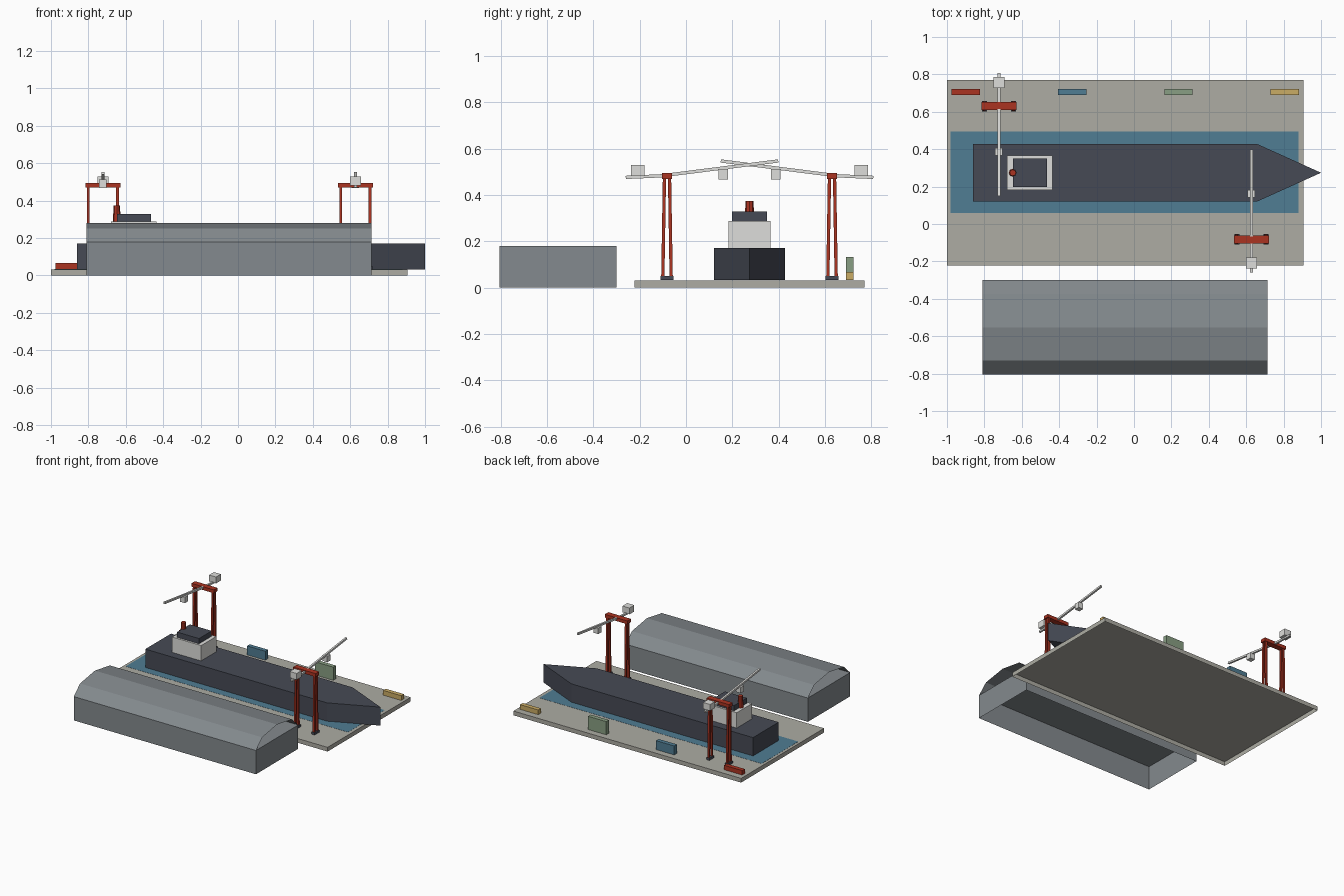
import bpy
import bmesh
from math import cos, sin, pi
from mathutils import Vector

old = bpy.data.objects.get("Cube")
if old:
    bpy.data.objects.remove(old, do_unlink=True)


def material(name, r, g, b):
    """Flat colour given as 0-255 screen values, stored as linear."""
    rgb = [(c / 255 / 12.92) if c < 11 else ((c / 255 + 0.055) / 1.055) ** 2.4 for c in (r, g, b)]
    mat = bpy.data.materials.new(name)
    mat.use_nodes = True
    mat.diffuse_color = (*rgb, 1)
    mat.node_tree.nodes["Principled BSDF"].inputs["Base Color"].default_value = (*rgb, 1)
    return mat


CONCRETE = material("concrete", 173, 172, 163)
WATER = material("dock_blue", 80, 125, 147)
HULL = material("dark_navy", 70, 74, 85)
LIGHT = material("light_grey", 222, 222, 219)
RED = material("crane_red", 171, 51, 33)
SHED = material("shed_grey", 132, 138, 142)
GREEN = material("container_green", 137, 159, 131)
YELLOW = material("container_yellow", 202, 172, 101)


def finish(name, bm, mat):
    mesh = bpy.data.meshes.new(name)
    bm.normal_update()
    bm.to_mesh(mesh)
    bm.free()
    mesh.materials.append(mat)
    obj = bpy.data.objects.new(name, mesh)
    bpy.context.collection.objects.link(obj)
    return obj


def box(name, mat, x, y, z, open_below=False):
    """Box from (min, max) pairs along each axis."""
    bm = bmesh.new()
    bmesh.ops.create_cube(bm, size=1)
    for v in bm.verts:
        v.co = [pair[0] if c < 0 else pair[1] for c, pair in zip(v.co, (x, y, z))]
    if open_below:
        bm.normal_update()
        bmesh.ops.delete(bm, geom=[f for f in bm.faces if f.normal.z < -0.5], context='FACES')
    return finish(name, bm, mat)


def beam(name, mat, start, end, width):
    """Square bar between two points."""
    start, end = Vector(start), Vector(end)
    bm = bmesh.new()
    bmesh.ops.create_cube(bm, size=1)
    for v in bm.verts:
        v.co = (v.co.x * width, v.co.y * width, v.co.z * (end - start).length)
    obj = finish(name, bm, mat)
    obj.location = (start + end) / 2
    obj.rotation_euler = (end - start).to_track_quat('Z', 'Y').to_euler()
    return obj


def prism(name, mat, outline, z0, z1):
    bm = bmesh.new()
    face = bm.faces.new([bm.verts.new((x, y, z0)) for x, y in outline])
    top = bmesh.ops.extrude_face_region(bm, geom=[face])
    for v in top["geom"]:
        if isinstance(v, bmesh.types.BMVert):
            v.co.z = z1
    bmesh.ops.recalc_face_normals(bm, faces=bm.faces)
    return finish(name, bm, mat)


# Quay (a shell, open below) and dock basin; everything else rests just above
QUAY_TOP = 0.032
GROUND = QUAY_TOP + 0.0005
box("quay", CONCRETE, (-1, 0.905), (-0.222, 0.77), (0, QUAY_TOP), open_below=True)
box("dock_basin", WATER, (-0.98, 0.88), (0.058, 0.495), (GROUND, GROUND + 0.001))

# Ship
prism("ship_hull", HULL, [(-0.86, 0.121), (0.66, 0.121), (1, 0.274), (0.66, 0.427), (-0.86, 0.427)],
      GROUND, 0.172)
box("ship_cabin", LIGHT, (-0.68, -0.437), (0.183, 0.365), (0.172, 0.288))
box("ship_bridge", HULL, (-0.648, -0.465), (0.198, 0.35), (0.288, 0.328))
bm = bmesh.new()
bmesh.ops.create_cone(bm, cap_ends=True, segments=8, radius1=0.021, radius2=0.017, depth=0.09)
funnel = finish("ship_funnel", bm, RED)
funnel.location = (-0.648, 0.274, 0.33)

# Shed: walls with an open underside, and an arched roof with open ends
x0, x1, y0, y1, eaves = -0.81, 0.714, -0.805, -0.30, 0.18
box("shed_walls", SHED, (x0, x1), (y0, y1), (0, eaves), open_below=True)
bm = bmesh.new()
arch = []
for i in range(5):
    a = pi * i / 4
    y = (y0 + y1) / 2 - (y1 - y0) / 2 * cos(a)
    arch.append([bm.verts.new((x, y, eaves + 0.1 * sin(a))) for x in (x0, x1)])
for (a, b), (c, d) in zip(arch, arch[1:]):
    bm.faces.new((a, b, d, c))
finish("shed_roof", bm, SHED)


# Cranes: the boom points towards the ship along `side`
def crane(name, x, y, side):
    for sx in (-1, 1):
        lx = x + sx * 0.078
        box(name + "_foot", HULL, (lx - 0.013, lx + 0.013), (y - 0.028, y + 0.028), (GROUND, 0.05))
        for sy in (-1, 1):
            beam(name + "_leg", RED, (lx, y + sy * 0.018, 0.045), (lx, y + sy * 0.011, 0.475), 0.014)
    box(name + "_crossbeam", RED, (x - 0.094, x + 0.094), (y - 0.021, y + 0.021), (0.47, 0.495))
    beam(name + "_boom", LIGHT, (x, y, 0.486), (x, y + side * 0.48, 0.547), 0.014)
    beam(name + "_counter_jib", LIGHT, (x, y, 0.484), (x, y - side * 0.178, 0.476), 0.014)

    def hung(part, offset, half, z):
        cy = y + side * offset
        box(name + part, LIGHT, (x - half, x + half), (cy - half, cy + half), z)
    hung("_counterweight", -0.126, 0.029, (0.482, 0.53))
    hung("_trolley", 0.243, 0.02, (0.468, 0.512))


crane("back_crane", -0.722, 0.63, -1)
crane("front_crane", 0.628, -0.082, 1)

# Containers along the back edge of the quay
stacks = [("red", RED, 0.066), ("blue", WATER, 0.1), ("green", GREEN, 0.132), ("yellow", YELLOW, 0.068)]
for i, (label, mat, top) in enumerate(stacks):
    cx = -0.9 + i * 0.569
    box(label + "_container", mat, (cx - 0.076, cx + 0.076), (0.69, 0.722), (GROUND, top))
